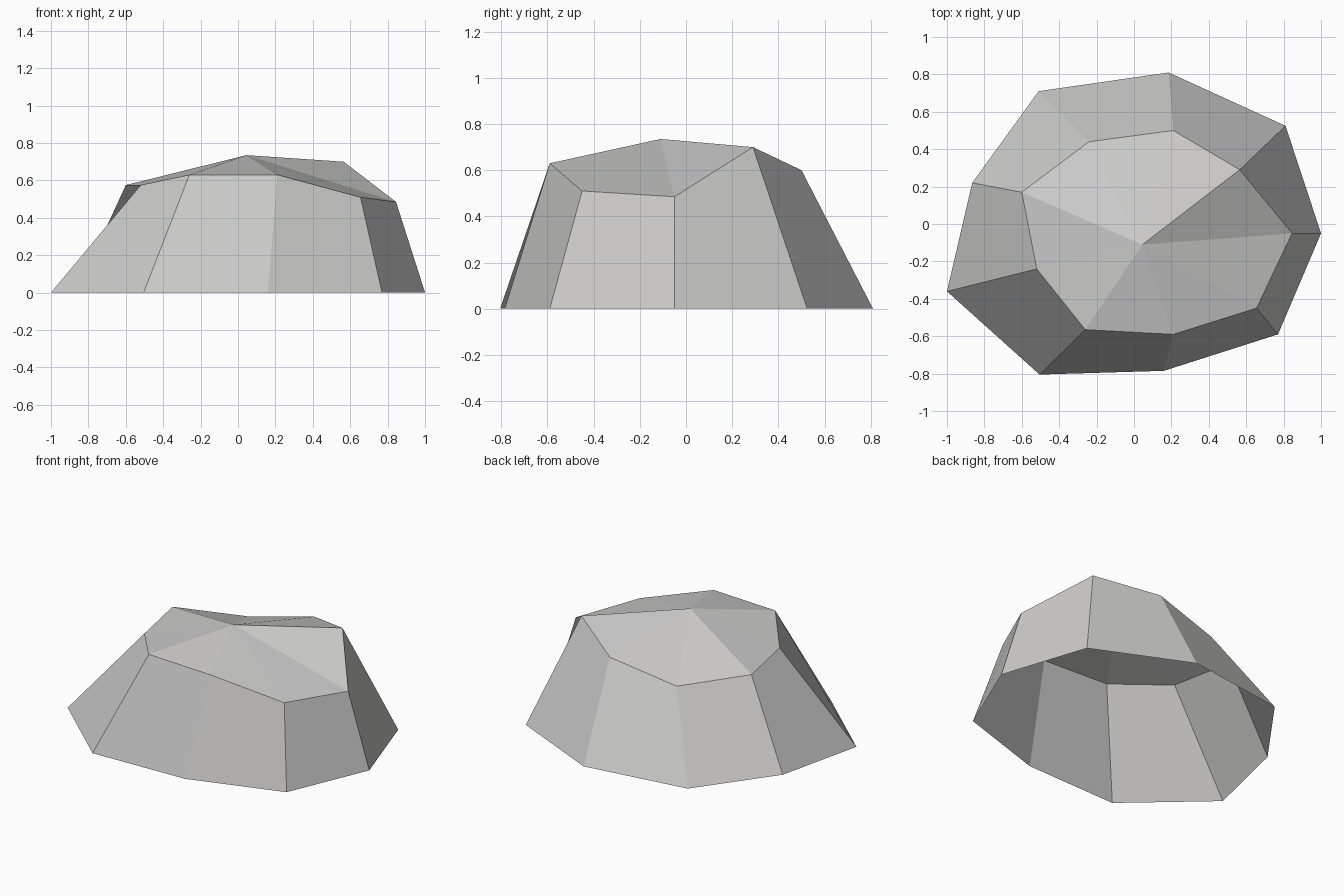
import bpy
import bmesh

default_cube = bpy.data.objects.get("Cube")
if default_cube:
    bpy.data.objects.remove(default_cube, do_unlink=True)

# Stone colour
stone = bpy.data.materials.new("stone grey")
stone.use_nodes = True
grey = (0.6, 0.595, 0.59, 1.0)
stone.diffuse_color = grey
stone.node_tree.nodes["Principled BSDF"].inputs["Base Color"].default_value = grey

# Ground outline, counter-clockwise, and the raised shoulder above it
ground_outline = [
    (1.0, -0.05), (0.81, 0.525), (0.185, 0.81),
    (-0.51, 0.71), (-0.865, 0.22), (-1.0, -0.36),
    (-0.505, -0.805), (0.16, -0.785), (0.77, -0.59),
]
shoulder_outline = [
    (0.845, -0.05, 0.485), (0.565, 0.29, 0.7), (0.21, 0.5, 0.6),
    (-0.24, 0.44, 0.505), (-0.6, 0.17, 0.575), (-0.52, -0.24, 0.575),
    (-0.26, -0.565, 0.63), (0.21, -0.59, 0.63), (0.655, -0.45, 0.51),
]
peak_point = (0.045, -0.11, 0.735)

# Open-bottomed boulder: a band of sloping sides and a faceted cap
bm = bmesh.new()
ground = [bm.verts.new((x, y, 0)) for x, y in ground_outline]
shoulder = [bm.verts.new(point) for point in shoulder_outline]
peak = bm.verts.new(peak_point)
count = len(ground)
for i in range(count):
    j = (i + 1) % count
    bm.faces.new((ground[i], ground[j], shoulder[j], shoulder[i]))
    bm.faces.new((shoulder[i], shoulder[j], peak))

mesh = bpy.data.meshes.new("boulder")
bm.to_mesh(mesh)
bm.free()
mesh.materials.append(stone)
boulder = bpy.data.objects.new("boulder", mesh)
bpy.context.collection.objects.link(boulder)
